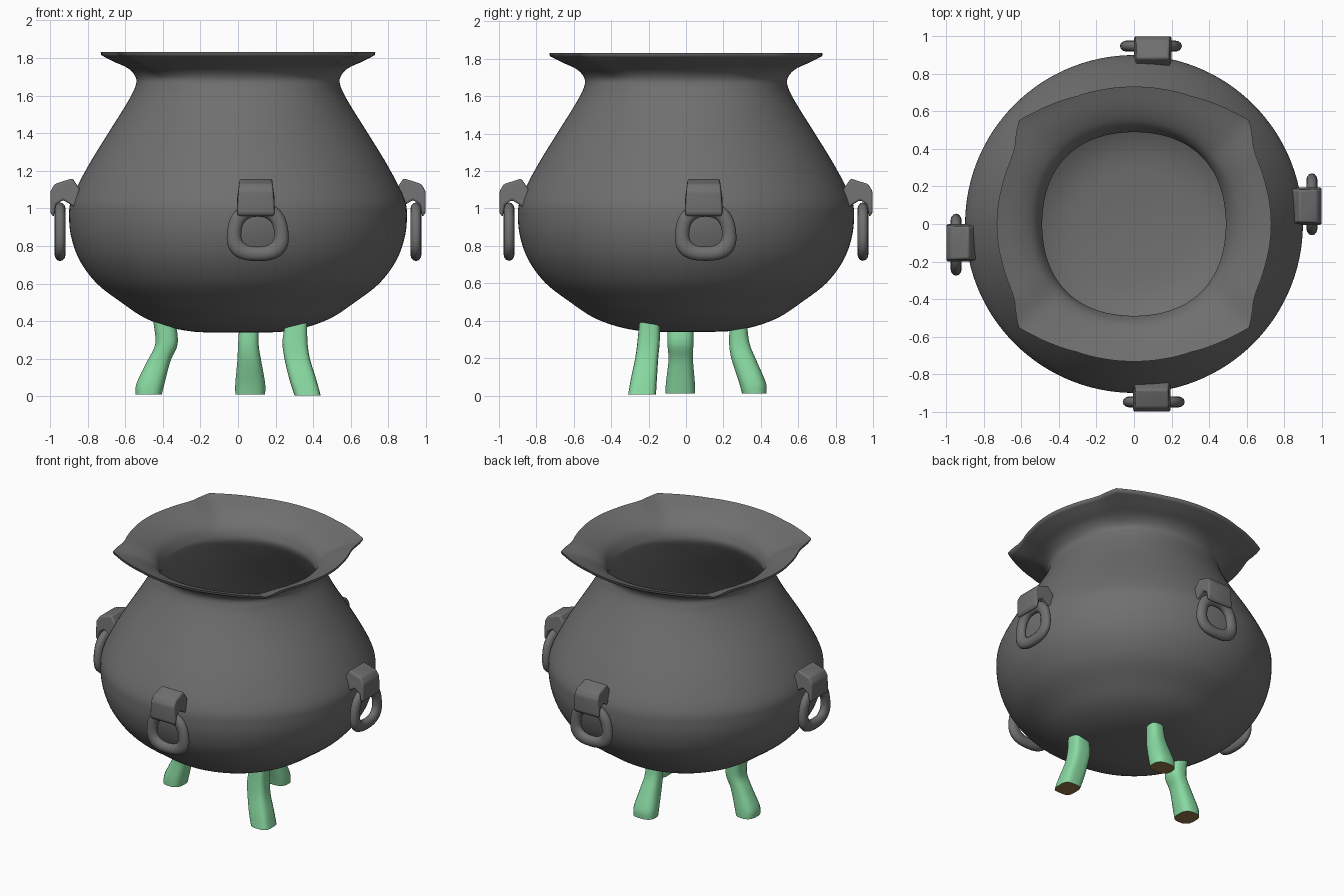
import bpy, bmesh
from math import sin, cos, pi, radians, copysign
from mathutils import Matrix, Vector

cube = bpy.data.objects.get("Cube")
if cube:
    bpy.data.objects.remove(cube, do_unlink=True)


def material(name, rgb):
    m = bpy.data.materials.new(name)
    m.use_nodes = True
    m.diffuse_color = (*rgb, 1)
    bsdf = next(n for n in m.node_tree.nodes if n.type == 'BSDF_PRINCIPLED')
    bsdf.inputs["Base Color"].default_value = (*rgb, 1)
    return m


IRON = material("iron grey", (0.16, 0.16, 0.16))
GREEN = material("leg green", (0.25, 0.70, 0.36))
BROWN = material("sole brown", (0.30, 0.19, 0.06))


def finish(name, bm, mats, angle=40):
    bmesh.ops.recalc_face_normals(bm, faces=bm.faces)
    mesh = bpy.data.meshes.new(name)
    bm.to_mesh(mesh)
    bm.free()
    ob = bpy.data.objects.new(name, mesh)
    bpy.context.collection.objects.link(ob)
    for m in mats:
        mesh.materials.append(m)
    bpy.ops.object.select_all(action='DESELECT')
    ob.select_set(True)
    bpy.context.view_layer.objects.active = ob
    bpy.ops.object.shade_smooth_by_angle(angle=radians(angle))
    return ob


def spline(pts, steps=5):
    """Smooth curve through the given points."""
    p = [Vector(q) for q in pts]
    p = [2 * p[0] - p[1]] + p + [2 * p[-1] - p[-2]]
    out = []
    for a, b, c, d in zip(p, p[1:], p[2:], p[3:]):
        for i in range(steps):
            t = i / steps
            out.append(0.5 * (2 * b + (c - a) * t + (2 * a - 5 * b + 4 * c - d) * t * t
                              + (3 * b - a - 3 * c + d) * t ** 3))
    return out + [p[-2]]


def bridge(bm, a, b):
    n = len(a)
    for i in range(n):
        bm.faces.new((a[i], a[(i + 1) % n], b[(i + 1) % n], b[i]))


def power(v, e):
    return copysign(abs(v) ** e, v)


# Pot: hollow lathe whose rim is pulled out into four corners
outer = [(.12, .34), (.24, .345), (.37, .37), (.5, .42), (.62, .5), (.75, .6),
         (.84, .72), (.885, .84), (.898, .95), (.885, 1.05), (.8, 1.22), (.69, 1.4),
         (.59, 1.56), (.545, 1.65), (.545, 1.70), (.585, 1.745), (.66, 1.78), (.728, 1.815)]
inner = [(.73, 1.832), (.62, 1.79), (.54, 1.74), (.5, 1.68), (.49, 1.63), (.53, 1.55),
         (.62, 1.4), (.74, 1.2), (.83, 1.02), (.84, .9), (.79, .72), (.6, .54),
         (.4, .43), (.12, .40)]
corner = [(0, 0), (16, 0), (27, .008), (32, .018), (39, .07), (42, .092),
          (47, .07), (56, .04), (66, .014), (78, .004), (90, 0)]


def corner_pull(deg):
    d = deg % 180
    d = min(d, 180 - d)
    for (a, u), (b, v) in zip(corner, corner[1:]):
        if a <= d <= b:
            return u + (v - u) * (d - a) / (b - a)
    return 0


SEG = 120
bm = bmesh.new()
rings = []
for r, z in spline(outer) + spline(inner):
    flare = min(1, max(0, (z - 1.69) / .13)) ** 1.5
    neck = max(0, 1 - abs(z - 1.65) / .2) * .02
    ring = []
    for k in range(SEG):
        deg = k * 360 / SEG
        a = radians(deg)
        rr = r + flare * corner_pull(deg) + neck * sin(2 * a) ** 2
        ring.append(bm.verts.new((rr * cos(a), rr * sin(a), z)))
    rings.append(ring)
for a, b in zip(rings, rings[1:]):
    bridge(bm, a, b)
bm.faces.new(rings[0])
bm.faces.new(rings[-1])
finish("pot", bm, [IRON], 60)


# Legs: rounded sections lofted along a bent path, soles brown
def leg(name, sections, roundness):
    bm = bmesh.new()
    loops = []
    for cx, cy, z, hx, hy in spline(sections, 4):
        loops.append([bm.verts.new((cx + hx * power(cos(t), roundness),
                                    cy + hy * power(sin(t), roundness), z))
                      for t in (2 * pi * (k + .5) / 20 for k in range(20))])
    for a, b in zip(loops, loops[1:]):
        bridge(bm, a, b)
    bm.faces.new(loops[0]).material_index = 1
    bm.faces.new(loops[-1])
    finish(name, bm, [GREEN, BROWN], 45)


leg("front_left_leg", [(.37, -.235, .005, .07, .075), (.345, -.225, .09, .072, .07),
                       (.315, -.21, .2, .068, .062), (.303, -.2, .29, .067, .06),
                       (.31, -.195, .395, .058, .055)], .55)
leg("right_leg", [(-.475, -.03, .01, .07, .08), (-.465, -.03, .07, .075, .078),
                  (-.42, -.028, .19, .062, .066), (-.38, -.03, .28, .06, .07),
                  (-.39, -.03, .395, .06, .07)], .75)
leg("back_leg", [(.065, .365, .01, .08, .066), (.065, .355, .07, .08, .072),
                 (.06, .31, .19, .064, .066), (.055, .285, .28, .055, .055),
                 (.06, .28, .395, .052, .045)], .75)


# Handles: a hooked block and a loose ring, facing -y before being turned
hook = [(.84, 1.10), (.88, 1.16), (.975, 1.13), (.998, 1.09), (.998, .975),
        (.98, .955), (.968, 1.02), (.93, 1.045), (.86, 1.0)]


def handle(side, turn, shift):
    place = Matrix.Rotation(radians(turn), 4, 'Z') @ Matrix.Translation((shift, 0, 0))
    bm = bmesh.new()
    halves = []
    for s in (-1, 1):
        halves.append([bm.verts.new((s * (.1 - .12 * max(0, z - 1.04)), -r, z))
                       for r, z in hook])
    bridge(bm, *halves)
    for h in halves:
        bm.faces.new(h)
    bm.transform(place)
    block = finish(side + "_handle_mount", bm, [IRON], 50)
    bev = block.modifiers.new("soft edges", 'BEVEL')
    bev.width = .022
    bev.segments = 3
    bev.limit_method = 'ANGLE'
    bev.angle_limit = radians(25)

    bm = bmesh.new()
    loops = []
    for i in range(40):
        u = 2 * pi * i / 40
        loop = []
        for j in range(12):
            v = 2 * pi * j / 12
            d = .038 * cos(v)
            up = power(sin(u), .8)
            loop.append(bm.verts.new(((.125 + d) * power(cos(u), .8) * (1 - .1 * up) + .01,
                                      -.946 + .03 * sin(v), .876 + (.118 + d) * up)))
        loops.append(loop)
    for a, b in zip(loops, loops[1:] + loops[:1]):
        bridge(bm, a, b)
    bm.transform(place)
    finish(side + "_handle_ring", bm, [IRON], 60)


for side, turn, shift in (("front", 0, .095), ("left", 90, .095),
                          ("back", 180, -.1), ("right", 270, .1)):
    handle(side, turn, shift)
